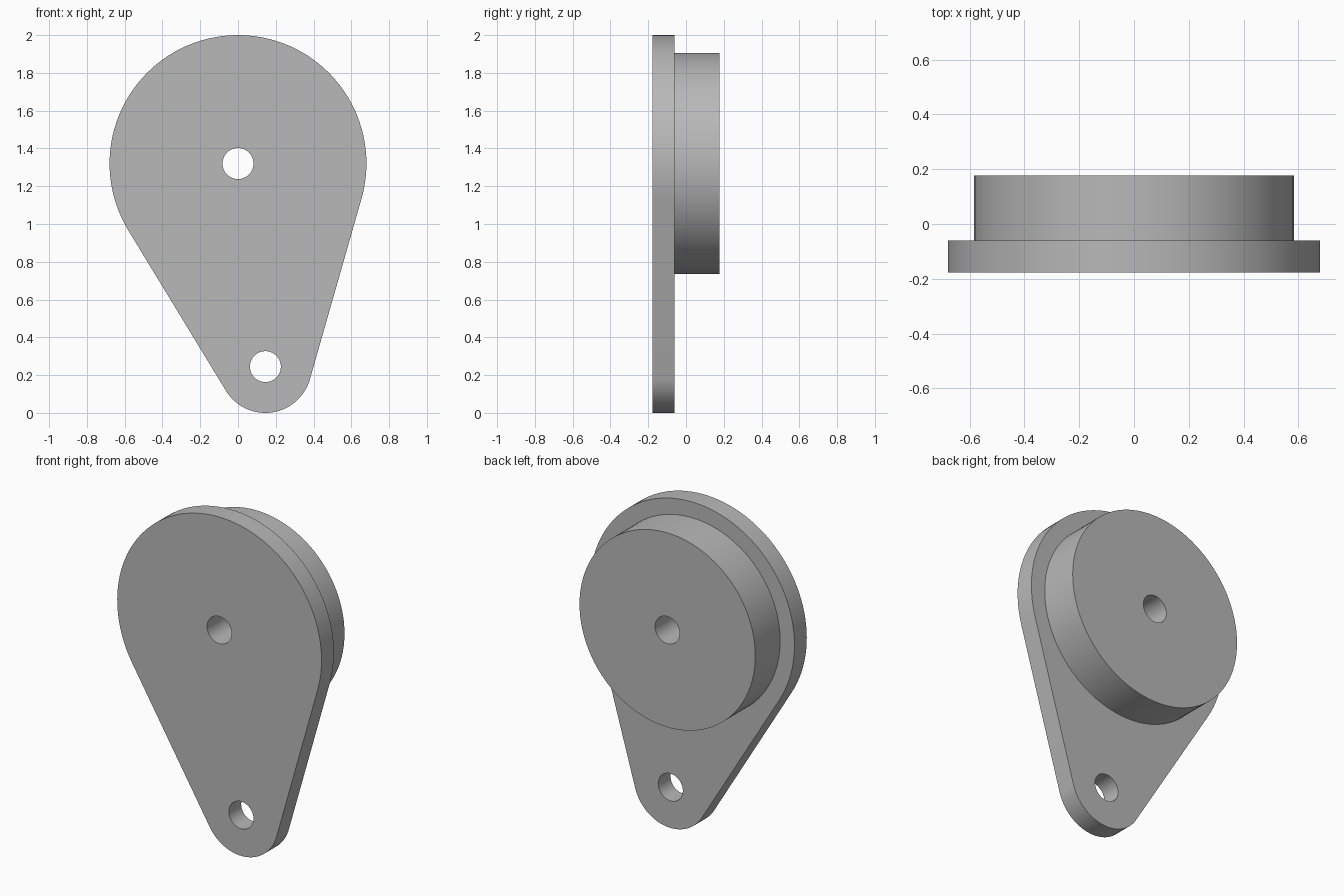
import bpy, bmesh
from math import sin, cos, pi, asin, atan2, hypot, radians

cube = bpy.data.objects.get("Cube")
if cube:
    bpy.data.objects.remove(cube, do_unlink=True)

# Main dimensions in the x-z plane
HUB, HUB_R, DISC_R = (0.0, 1.32), 0.68, 0.585
EYE, EYE_R = (0.145, 0.245), 0.245
HOLE_R = 0.082
FRONT, STEP, BACK = -0.177, -0.06, 0.177

grey = bpy.data.materials.new("plain_grey")
grey.use_nodes = True
colour = (0.48, 0.48, 0.48, 1)
grey.diffuse_color = colour
grey.node_tree.nodes["Principled BSDF"].inputs["Base Color"].default_value = colour


def arc(centre, r, start, end, n):
    return [(centre[0] + r * cos(start + (end - start) * i / n),
             centre[1] + r * sin(start + (end - start) * i / n)) for i in range(n + 1)]


def circle(centre, r, n):
    return arc(centre, r, 0, 2 * pi, n)[:-1]


def slab(name, loops, y0, y1):
    """Fill the outline and its holes, then extrude along y."""
    bm = bmesh.new()
    edges = []
    for loop in loops:
        vs = [bm.verts.new((x, y0, z)) for x, z in loop]
        edges += [bm.edges.new((a, b)) for a, b in zip(vs, vs[1:] + vs[:1])]
    bmesh.ops.triangle_fill(bm, edges=edges, use_beauty=True)
    ext = bmesh.ops.extrude_face_region(bm, geom=bm.faces[:], use_keep_orig=True)
    moved = [g for g in ext["geom"] if isinstance(g, bmesh.types.BMVert)]
    bmesh.ops.translate(bm, verts=moved, vec=(0, y1 - y0, 0))
    bmesh.ops.recalc_face_normals(bm, faces=bm.faces[:])
    me = bpy.data.meshes.new(name)
    bm.to_mesh(me)
    bm.free()
    me.materials.append(grey)
    ob = bpy.data.objects.new(name, me)
    bpy.context.collection.objects.link(ob)
    bpy.ops.object.select_all(action="DESELECT")
    ob.select_set(True)
    bpy.context.view_layer.objects.active = ob
    bpy.ops.object.shade_smooth_by_angle(angle=radians(30))


# Teardrop plate: two arcs joined by their common tangents
dx, dz = HUB[0] - EYE[0], HUB[1] - EYE[1]
axis = atan2(dz, dx)
spread = pi / 2 - asin((HUB_R - EYE_R) / hypot(dx, dz))
outline = arc(HUB, HUB_R, axis - spread, axis + spread, 72)
# The hub arc spans the side away from the eye, the eye arc the rest
outline = arc(HUB, HUB_R, axis - pi + spread, axis + pi - spread, 72) \
    if spread > pi / 2 else arc(HUB, HUB_R, axis - (pi - spread), axis + (pi - spread), 72)
outline += arc(EYE, EYE_R, axis + pi - spread, axis + pi + spread, 40)
slab("mounting_plate", [outline, circle(HUB, HOLE_R, 40), circle(EYE, HOLE_R, 40)], FRONT, STEP)

# Round boss on the back, bored through
slab("round_boss", [circle(HUB, DISC_R, 96), circle(HUB, HOLE_R, 40)], STEP, BACK)
